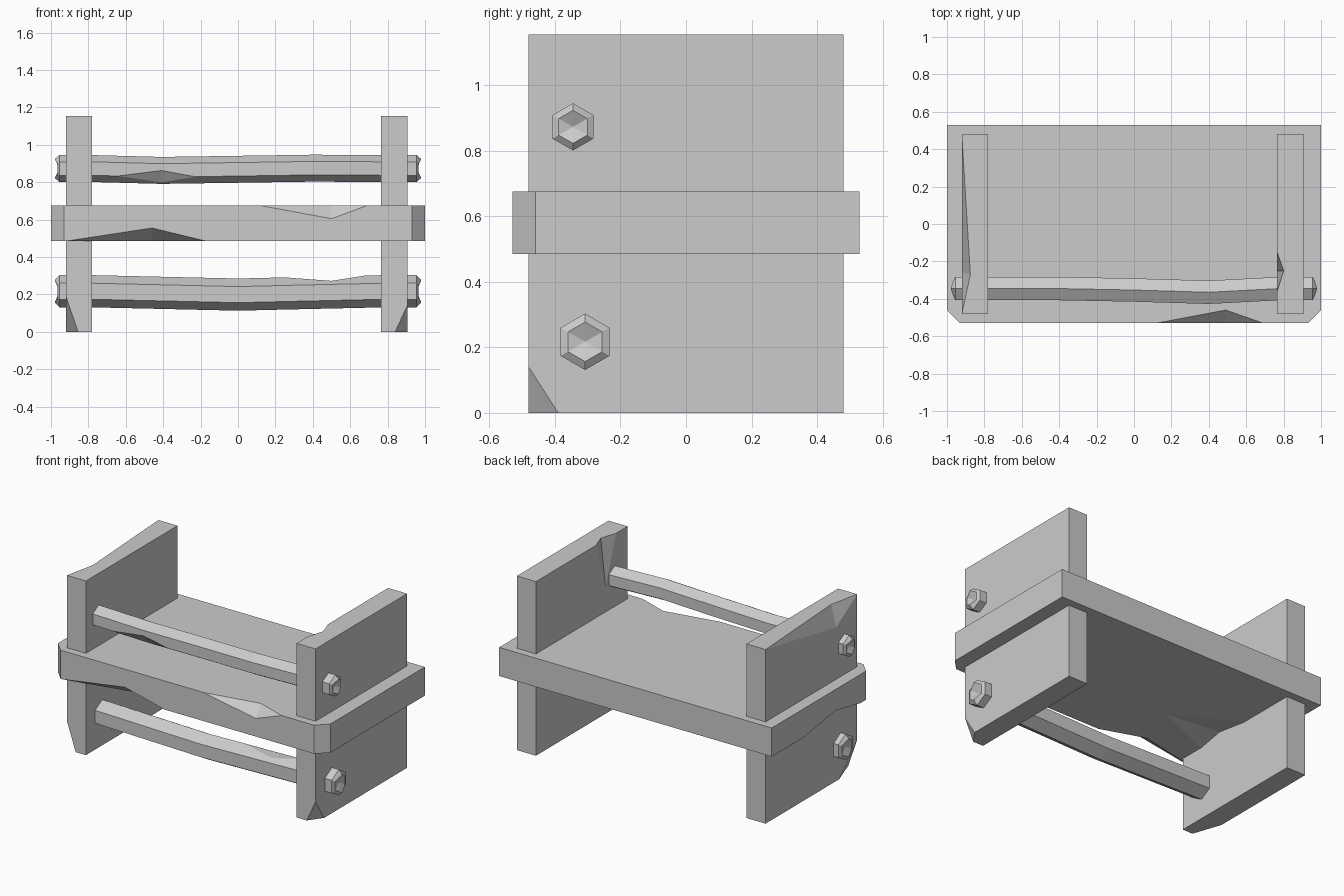
import bpy, bmesh
from math import sin, cos, radians
from mathutils import Vector

if "Cube" in bpy.data.objects:
    bpy.data.objects.remove(bpy.data.objects["Cube"], do_unlink=True)

stone = bpy.data.materials.new("plain grey")
stone.use_nodes = True
grey = (0.6, 0.6, 0.6, 1)
stone.diffuse_color = grey
stone.node_tree.nodes["Principled BSDF"].inputs["Base Color"].default_value = grey


def make_object(name, bm):
    bmesh.ops.recalc_face_normals(bm, faces=bm.faces)
    mesh = bpy.data.meshes.new(name)
    bm.to_mesh(mesh)
    bm.free()
    mesh.materials.append(stone)
    obj = bpy.data.objects.new(name, mesh)
    bpy.context.collection.objects.link(obj)
    return obj


def slab(name, outline, z0, z1):
    """Extrude a plan outline between two heights."""
    bm = bmesh.new()
    face = bm.faces.new([bm.verts.new((x, y, z0)) for x, y in outline])
    top = bmesh.ops.extrude_face_region(bm, geom=[face])["geom"]
    verts = [v for v in top if isinstance(v, bmesh.types.BMVert)]
    bmesh.ops.translate(bm, verts=verts, vec=(0, 0, z1 - z0))
    return make_object(name, bm)


def chip(obj, *chips):
    """Knock out wedges; the last point of each lies outside the part."""
    bm = bmesh.new()
    for points in chips:
        pts = [Vector(p) for p in points]
        mid = sum(pts[:-1], Vector()) / (len(pts) - 1)
        verts = [bm.verts.new(mid + (p - mid) * 1.003) for p in pts]
        hull = bmesh.ops.convex_hull(bm, input=verts)
        loose = [v for v in verts if not v.link_faces]
        bmesh.ops.delete(bm, geom=loose, context="VERTS")
    cutter = make_object("chip_cutter", bm)
    cutter.hide_render = True
    mod = obj.modifiers.new("chips", "BOOLEAN")
    mod.operation, mod.solver, mod.object = "DIFFERENCE", "EXACT", cutter
    graph = bpy.context.evaluated_depsgraph_get()
    mesh = bpy.data.meshes.new_from_object(obj.evaluated_get(graph))
    obj.modifiers.clear()
    obj.data = mesh
    bpy.data.objects.remove(cutter, do_unlink=True)


def rail(name, y, z, r, bends):
    """Hexagonal bar with tapered, dished ends; bends are (x, dy, dz)."""
    bm = bmesh.new()
    ends = [(-0.98, 0, 0), (-0.955, 0, 0)]
    stations = ends + bends + [(-x, dy, dz) for x, dy, dz in reversed(ends)]
    rings = []
    for i, (x, dy, dz) in enumerate(stations):
        tip = i in (0, len(stations) - 1)
        rad = r * 0.7 if tip else r
        ring = []
        for k in range(6):
            a = radians(30 + 60 * k)
            px = x * (0.97 + 0.03 * abs(sin(a))) if tip else x
            ring.append(bm.verts.new((px, y + dy + rad * cos(a), z + dz + rad * sin(a))))
        rings.append(ring)
    for p, q in zip(rings, rings[1:]):
        for k in range(6):
            n = (k + 1) % 6
            bm.faces.new((p[k], p[n], q[n], q[k]))
    for ring, x in ((rings[0], -0.955), (rings[-1], 0.955)):
        hub = bm.verts.new((x, y, z))
        for k in range(6):
            bm.faces.new((ring[k], ring[(k + 1) % 6], hub))
    return make_object(name, bm)


# Seat board with cut front corners
board = slab("seat_board", [(-1, 0.53), (-1, -0.46), (-0.93, -0.53),
                            (0.93, -0.53), (1, -0.46), (1, 0.53)], 0.485, 0.675)
chip(board,
     [(0.12, -0.53, 0.675), (0.69, -0.53, 0.675), (0.5, -0.53, 0.605),
      (0.49, -0.46, 0.675), (0.45, -0.57, 0.71)],
     [(-0.92, -0.53, 0.485), (-0.17, -0.53, 0.485), (-0.46, -0.53, 0.555),
      (-0.46, -0.43, 0.485), (-0.5, -0.57, 0.45)],
     [(-1, 0.2, 0.485), (-1, -0.4, 0.485), (-1, -0.14, 0.535),
      (-0.36, -0.14, 0.485), (-1.05, -0.1, 0.46)])

# End panels
sides = {}
for name, x0, x1 in (("right_panel", -0.92, -0.78), ("left_panel", 0.765, 0.905)):
    sides[name] = slab(name, [(x0, -0.48), (x1, -0.48), (x1, 0.48), (x0, 0.48)], 0, 1.155)
chip(sides["right_panel"],
     [(-0.92, -0.48, 0.19), (-0.855, -0.48, 0), (-0.92, -0.29, 0), (-0.97, -0.53, -0.05)],
     [(-0.92, 0.47, 1.155), (-0.92, -0.48, 1.155), (-0.92, -0.26, 1.02),
      (-0.875, -0.27, 1.155), (-0.97, -0.1, 1.2)])
chip(sides["left_panel"],
     [(0.905, -0.48, 0.14), (0.84, -0.48, 0), (0.905, -0.39, 0), (0.95, -0.53, -0.05)],
     [(0.765, -0.15, 1.155), (0.765, -0.36, 1.155), (0.765, -0.25, 0.84),
      (0.8, -0.25, 1.155), (0.73, -0.25, 1.2)])

# Front rails, slightly bent
upper = rail("upper_rail", -0.345, 0.873, 0.072,
             [(-0.78, 0, 0), (-0.41, 0, -0.01), (0, -0.008, -0.004),
              (0.4, -0.02, 0.002), (0.78, 0, 0)])
chip(upper, [(-0.67, -0.407, 0.83), (-0.2, -0.408, 0.83), (-0.41, -0.407, 0.863),
             (-0.41, -0.36, 0.8), (-0.42, -0.45, 0.79)])
lower = rail("lower_rail", -0.308, 0.217, 0.086,
             [(-0.78, 0, 0), (0, 0, -0.018), (0.25, 0, -0.012), (0.78, 0, 0)])
chip(lower, [(0.25, -0.308, 0.291), (0.68, -0.308, 0.301), (0.5, -0.35, 0.272),
             (0.5, -0.266, 0.272), (0.47, -0.308, 0.34)])
